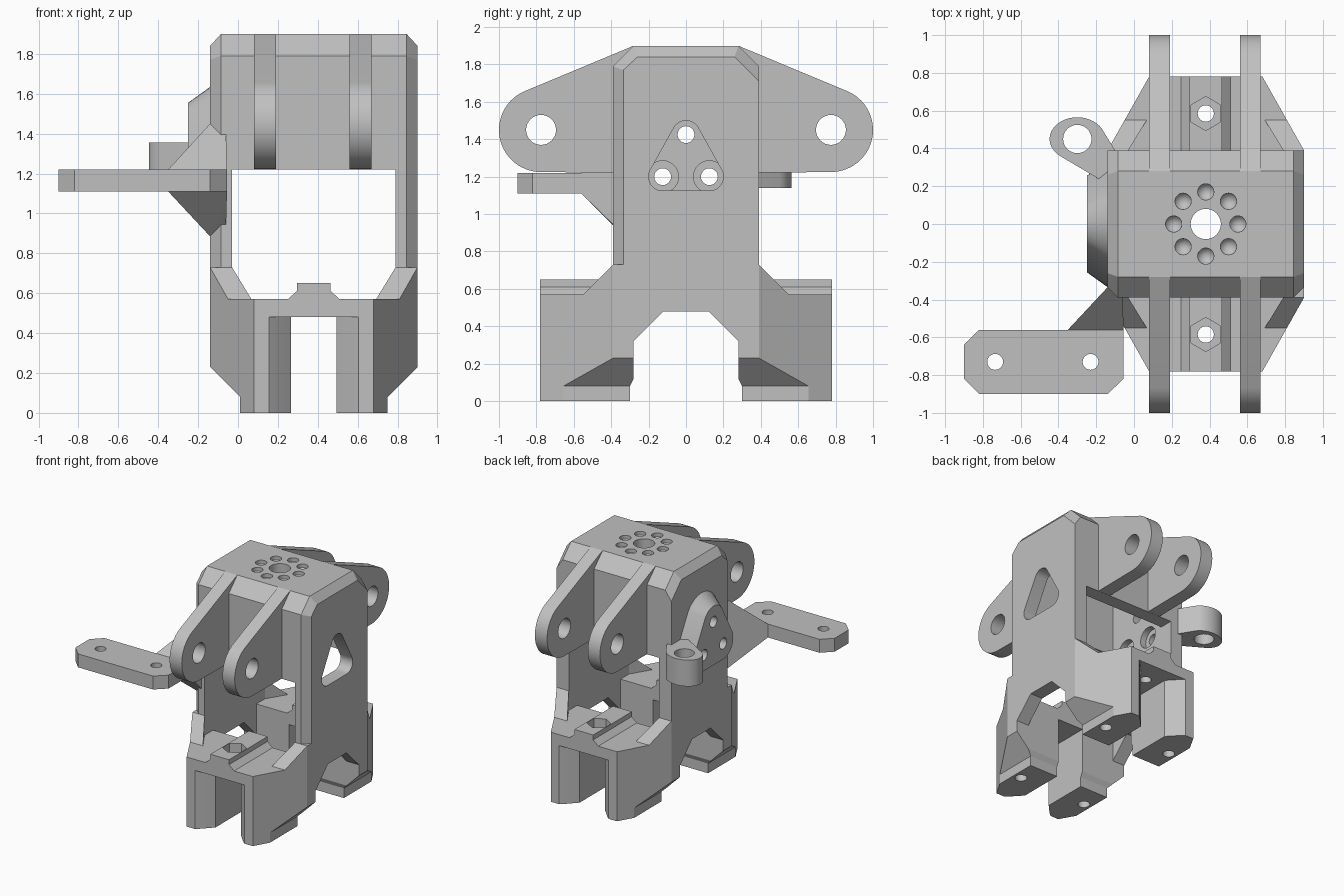
import bpy
import bmesh
from math import cos, sin, pi, radians

cube = bpy.data.objects.get("Cube")
if cube:
    bpy.data.objects.remove(cube, do_unlink=True)

grey = bpy.data.materials.new("plain_grey")
grey.use_nodes = True
colour = (0.53, 0.53, 0.53, 1)
grey.diffuse_color = colour
grey.node_tree.nodes["Principled BSDF"].inputs["Base Color"].default_value = colour

CX = 0.38                # middle of the bracket in x
SIDES = (-1, 1)


def finish(name, bm):
    bmesh.ops.recalc_face_normals(bm, faces=bm.faces)
    mesh = bpy.data.meshes.new(name)
    bm.to_mesh(mesh)
    bm.free()
    mesh.materials.append(grey)
    ob = bpy.data.objects.new(name, mesh)
    bpy.context.collection.objects.link(ob)
    return ob


def prism(name, pts, axis, lo, hi):
    """Extrude a 2D outline along an axis."""
    place = {"x": lambda a, b, t: (t, a, b),
             "y": lambda a, b, t: (a, t, b),
             "z": lambda a, b, t: (a, b, t)}[axis]
    bm = bmesh.new()
    rings = [[bm.verts.new(place(a, b, t)) for a, b in pts] for t in (lo, hi)]
    for ring in rings:
        bm.faces.new(ring)
    for i in range(len(pts)):
        j = (i + 1) % len(pts)
        bm.faces.new((rings[0][i], rings[0][j], rings[1][j], rings[1][i]))
    return finish(name, bm)


def hull(name, pts):
    bm = bmesh.new()
    for p in pts:
        bm.verts.new(p)
    res = bmesh.ops.convex_hull(bm, input=bm.verts)
    loose = {g for g in res["geom_interior"] + res["geom_unused"]
             if isinstance(g, bmesh.types.BMVert)}
    bmesh.ops.delete(bm, geom=list(loose), context="VERTS")
    bmesh.ops.dissolve_limit(bm, angle_limit=radians(1), verts=bm.verts, edges=bm.edges)
    return finish(name, bm)


def box(name, x, y, z):
    return prism(name, [(x[0], y[0]), (x[1], y[0]), (x[1], y[1]), (x[0], y[1])], "z", *z)


def arc(a, b, r, start=0, end=360, n=32):
    full = end - start == 360
    steps = n if full else n + 1
    return [(a + r * cos(radians(start + (end - start) * i / n)),
             b + r * sin(radians(start + (end - start) * i / n))) for i in range(steps)]


def mirror_x(pts):
    return [(2 * CX - p[0], *p[1:]) for p in pts]


def closed(pts):
    """Complete a half outline with its mirror image in x."""
    return pts + mirror_x(pts)[::-1]


def flip(pts, s):
    return [(a * s, b) for a, b in pts]


def cut(cutter, *targets):
    """Subtract a cutter from each target, then discard it."""
    cutter.hide_render = True
    for ob in targets:
        mod = ob.modifiers.new("cut", "BOOLEAN")
        mod.object, mod.operation, mod.solver = cutter, "DIFFERENCE", "EXACT"
        dg = bpy.context.evaluated_depsgraph_get()
        mesh = bpy.data.meshes.new_from_object(ob.evaluated_get(dg))
        ob.modifiers.clear()
        ob.data = mesh
    bpy.data.objects.remove(cutter, do_unlink=True)


parts = []

# Upper housing: chamfered box
corner = [(-0.085, -0.28, 1.9), (-0.085, 0.28, 1.9), (-0.14, -0.26, 1.84), (-0.14, 0.26, 1.84),
          (-0.14, -0.335, 1.77), (-0.14, 0.39, 1.71), (-0.085, -0.39, 1.79), (-0.085, 0.39, 1.79),
          (-0.14, -0.335, 0.73), (-0.085, -0.39, 0.73), (-0.14, 0.39, 0.73)]
housing = hull("upper_housing", corner + mirror_x(corner))
cut(box("cavity", (-0.03, 0.79), (-0.28, 0.28), (0.5, 1.79)), housing)
cut(box("opening", (-0.03, 0.79), (-1, 1), (0.5, 1.22)), housing)
parts.append(housing)

# Roof hub hole and ring of blind, cone-bottomed screw holes
cut(prism("hub", arc(CX, 0, 0.08), "z", 1.6, 2), housing)
for i in range(8):
    a = i * pi / 4
    x, y = CX + 0.17 * cos(a), 0.17 * sin(a)
    rim = [(px, py, z) for px, py in arc(x, y, 0.043, n=20) for z in (1.87, 1.95)]
    cut(hull("screw", rim + [(x, y, 1.81)]), housing)

# Side boss, screw holes and triangular access window
screws = [(0, 1.425), (0.125, 1.2), (-0.125, 1.2)]


def triangle(x, r):
    return [(x, y, z) for c in screws for y, z in arc(*c, r)]


boss = hull("side_boss", triangle(-0.25, 0.13) + triangle(-0.139, 0.21))
parts.append(boss)
cut(hull("window", triangle(0.7, 0.075) + triangle(1, 0.075)), housing)
for c in screws:
    cut(prism("screw", arc(*c, 0.045, n=24), "x", -0.4, 0.1), housing, boss)
for c in screws[1:]:
    cut(prism("bore", arc(*c, 0.085), "x", -0.08, 0.1), housing)

# Four hinge lugs
for s, end in zip(SIDES, ("front", "back")):
    outline = [(0.28, 1.22), (0.28, 1.9)] + arc(0.775, 1.45, 0.225, 66, -90, 28)
    for x, side in ((0.08, "right"), (0.56, "left")):
        lug = prism(f"{end}_{side}_lug", flip(outline, s), "x", x, x + 0.11)
        cut(prism("pin", arc(0.775 * s, 1.45, 0.08), "x", 0, 0.8), lug)
        parts.append(lug)

# Base: octagonal block with an open tray and a central cavity
base = prism("base", closed([(0.08, 0.78), (-0.14, 0.39), (-0.14, -0.39), (0.08, -0.78)]),
             "z", 0, 0.73)
parts.append(base)
tray = [(0.22, 0.8), (-0.03, 0.39), (-0.03, -0.39), (0.22, -0.8)]
cut(prism("tray", closed(tray), "z", 0.57, 0.9), base)
cut(box("cavity", (-0.03, 0.79), (-0.28, 0.28), (-0.1, 0.9)), base)

# Sloped shoulders above, undercut sides below
for s in SIDES:
    shoulder = [(0.39, 0.73), (0.55, 0.57), (0.9, 0.57), (0.9, 0.9), (0.39, 0.9)]
    cut(prism("shoulder", flip(shoulder, s), "x", -1, 2), base)
under = [(-0.3, -0.1), (0.01, -0.1), (0.01, 0.08), (-0.14, 0.23), (-0.3, 0.39)]
for pts in (under, mirror_x(under)):
    cut(prism("undercut", pts, "y", -1, 1), base)

# Arch between the feet, running side to side
arch = [(0.30, -0.1), (0.30, 0.08), (0.28, 0.12), (0.28, 0.32), (0.12, 0.48)]
cut(prism("arch", arch + flip(arch, -1)[::-1], "x", -1, 2), base)

# Slots between the feet, flared at their outer ends
for s in SIDES:
    slot = [(0.265, 0.2), (0.265, 0.67), (0.19, 0.75), (0.155, 0.78), (0.155, 0.9)]
    cut(prism("slot", closed([(x, y * s) for x, y in slot]), "z", -0.1, 0.48), base)

# Nut rails on the decks, with hex pockets and bolt holes
rail = [(0.25, 0.56), (0.25, 0.57), (0.295, 0.61), (0.295, 0.65)]
for s, end in zip(SIDES, ("front", "back")):
    ob = prism(f"{end}_nut_rail", closed(rail), "y", *sorted((0.28 * s, 0.78 * s)))
    cut(prism("nut", arc(CX, 0.585 * s, 0.09, 30, 390, 6), "z", 0.55, 0.8), ob, base)
    cut(prism("bolt", arc(CX, 0.585 * s, 0.043, n=24), "z", 0.3, 0.8), ob, base)
    parts.append(ob)
    for x in (0.075, 0.685):
        cut(prism("foot_screw", arc(x, 0.49 * s, 0.045, n=24), "z", -0.1, 0.2), base)

# Mounting plate with chamfered corners
plate = prism("mounting_plate", [(-0.9, -0.82), (-0.82, -0.9), (-0.14, -0.9), (-0.055, -0.82),
                                 (-0.055, -0.56), (-0.82, -0.56), (-0.9, -0.64)], "z", 1.11, 1.22)
for x in (-0.735, -0.23):
    cut(prism("hole", arc(x, -0.73, 0.042, n=24), "z", 1, 1.3), plate)
parts.append(plate)

# Gusset joining the plate to the housing
parts.append(hull("plate_gusset", [(x, -0.56, z) for x in (-0.35, -0.055) for z in (1.11, 1.22)]
                  + [(-0.14, -0.335, 0.885), (-0.14, -0.335, 1.45),
                     (-0.06, -0.385, 0.94), (-0.06, -0.385, 1.4)]))

# Cable ring on the side
loop = [(-0.3 + 0.147 * cos(t), 0.45 + 0.115 * sin(t)) for t in (i * pi / 20 for i in range(40))]
loop += [(-0.18, 0.235), (-0.1, 0.27), (-0.1, 0.39)]
ring = hull("cable_ring", [(x, y, z) for x, y in loop for z in (1.14, 1.355)])
cut(prism("eye", arc(-0.3, 0.45, 0.075), "z", 1, 1.5), ring)
parts.append(ring)

# Smooth the curved walls, keep edges crisp
bpy.ops.object.select_all(action="DESELECT")
for ob in parts:
    ob.select_set(True)
bpy.context.view_layer.objects.active = housing
bpy.ops.object.shade_smooth_by_angle(angle=radians(25))
